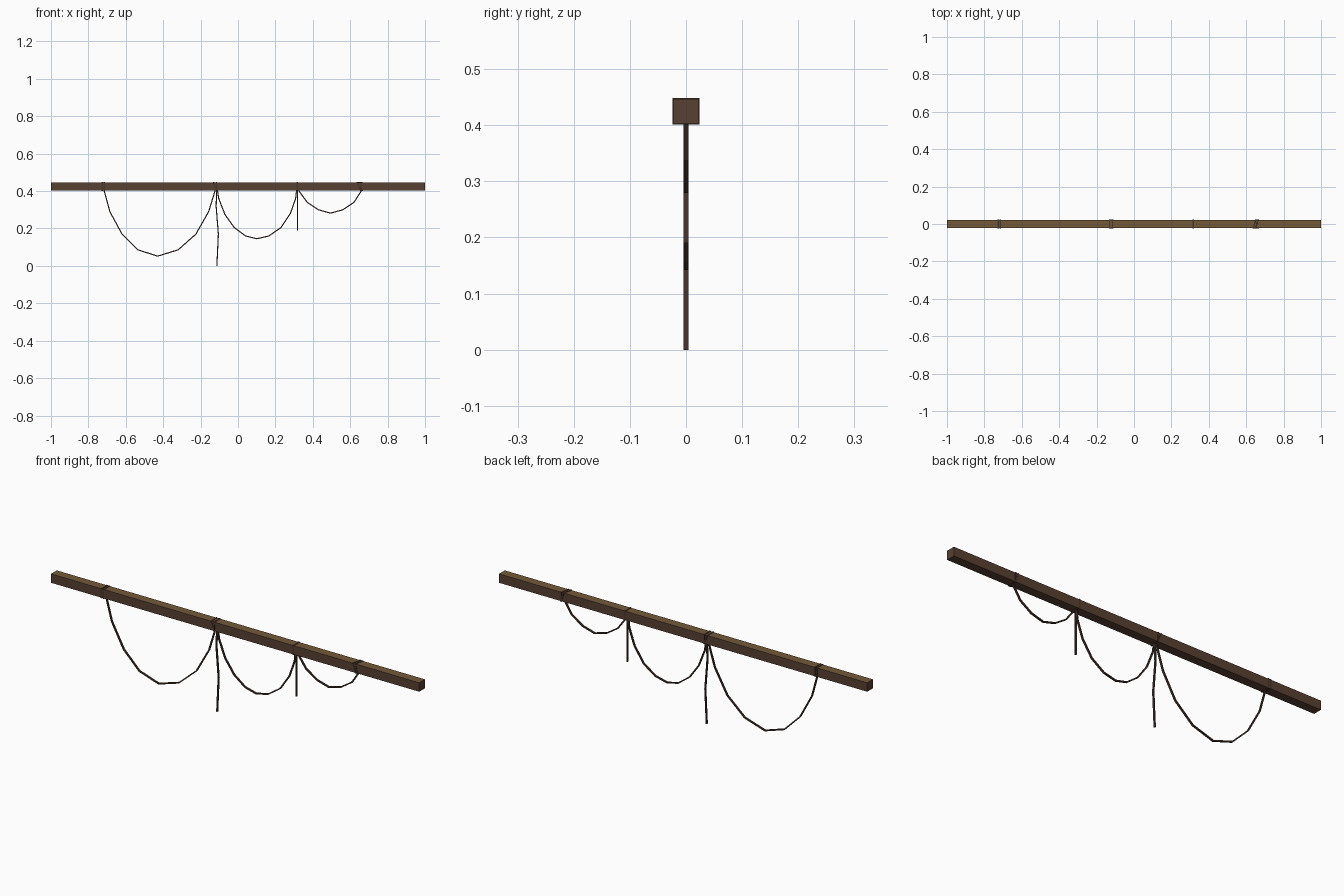
import bpy, bmesh
from mathutils import Vector

if "Cube" in bpy.data.objects:
    bpy.data.objects.remove(bpy.data.objects["Cube"])


def material(name, rgb):
    # sRGB 0-255 to linear
    lin = [((c / 255 + 0.055) / 1.055) ** 2.4 for c in rgb]
    m = bpy.data.materials.new(name)
    m.diffuse_color = (*lin, 1)
    m.use_nodes = True
    m.node_tree.nodes["Principled BSDF"].inputs["Base Color"].default_value = m.diffuse_color
    return m


WOOD = material("dark_brown_wood", (88, 65, 50))
TOP = material("light_brown_wood", (116, 90, 58))
ROPE = material("dark_rope", (72, 54, 45))


def make(name, bm, mats):
    bmesh.ops.recalc_face_normals(bm, faces=bm.faces)
    me = bpy.data.meshes.new(name)
    bm.to_mesh(me)
    bm.free()
    for m in mats:
        me.materials.append(m)
    ob = bpy.data.objects.new(name, me)
    bpy.context.collection.objects.link(ob)
    return ob


def sweep(name, pts, axis, half_w, half_t, closed=False):
    """Four-sided strip along pts, its wide direction along axis."""
    pts = [Vector(p) for p in pts]
    axis = Vector(axis)
    n = len(pts)
    bm = bmesh.new()
    rings = []
    for i, p in enumerate(pts):
        a = (p - pts[i - 1]).normalized() if closed or i > 0 else None
        b = (pts[(i + 1) % n] - p).normalized() if closed or i < n - 1 else None
        a, b = a or b, b or a
        tan = (a + b).normalized()
        side = tan.cross(axis).normalized() * half_t / max(tan.dot(a), 0.5)
        w = axis * half_w
        rings.append([bm.verts.new(p + o) for o in
                      (w + side, side - w, -w - side, w - side)])
    for i in range(n if closed else n - 1):
        r, s = rings[i], rings[(i + 1) % n]
        for k in range(4):
            bm.faces.new((r[k], r[(k + 1) % 4], s[(k + 1) % 4], s[k]))
    if not closed:
        bm.faces.new(rings[0])
        bm.faces.new(rings[-1])
    return make(name, bm, [ROPE])


# Beam, with a lighter top face
H, ZC = 0.022, 0.425
bm = bmesh.new()
bmesh.ops.create_cube(bm, size=1)
bmesh.ops.scale(bm, vec=(2, 2 * H, 2 * H), verts=bm.verts)
bmesh.ops.translate(bm, vec=(0, 0, ZC), verts=bm.verts)
bm.normal_update()
for f in bm.faces:
    f.material_index = 1 if f.normal.z > 0.5 else 0
make("beam", bm, [WOOD, TOP])

# Hanging swags and loose ends, as (x, z) paths
strands = {
    "large_swag": [(-0.721, 0.42), (-0.715, 0.40), (-0.685, 0.29), (-0.62, 0.17),
                   (-0.535, 0.086), (-0.43, 0.052), (-0.32, 0.086),
                   (-0.225, 0.17), (-0.157, 0.29), (-0.12, 0.41)],
    "middle_swag": [(-0.112, 0.42), (-0.103, 0.36), (-0.07, 0.275), (-0.02, 0.205),
                    (0.04, 0.16), (0.10, 0.145), (0.165, 0.16), (0.23, 0.205),
                    (0.28, 0.28), (0.308, 0.36), (0.315, 0.42)],
    "small_swag": [(0.318, 0.42), (0.33, 0.395), (0.37, 0.34), (0.43, 0.3),
                   (0.495, 0.282), (0.56, 0.3), (0.62, 0.34), (0.665, 0.41)],
    "long_loose_end": [(-0.113, 0.42), (-0.117, 0.32), (-0.105, 0.17), (-0.113, 0)],
    "short_loose_end": [(0.318, 0.42), (0.318, 0.19)],
}
for name, path in strands.items():
    sweep(name, [(x, 0, z) for x, z in path], (0, 1, 0), 0.0042, 0.003)

# Rope wraps: x at front bottom, front top, back top, back bottom
wraps = [(-0.715, -0.715, -0.715, -0.715), (-0.726, -0.726, -0.726, -0.726),
         (-0.113, -0.131, -0.131, -0.113), (-0.113, -0.115, -0.115, -0.113),
         (0.316, 0.316, 0.316, 0.316),
         (0.655, 0.638, 0.650, 0.662), (0.664, 0.652, 0.662, 0.664)]
c = H + 0.0005
for i, xs in enumerate(wraps):
    yz = ((-c, -c), (-c, c), (c, c), (c, -c))
    sweep(f"rope_wrap_{i + 1}", [(x, y, ZC + z) for x, (y, z) in zip(xs, yz)],
          (1, 0, 0), 0.0035, 0.0012, closed=True)
